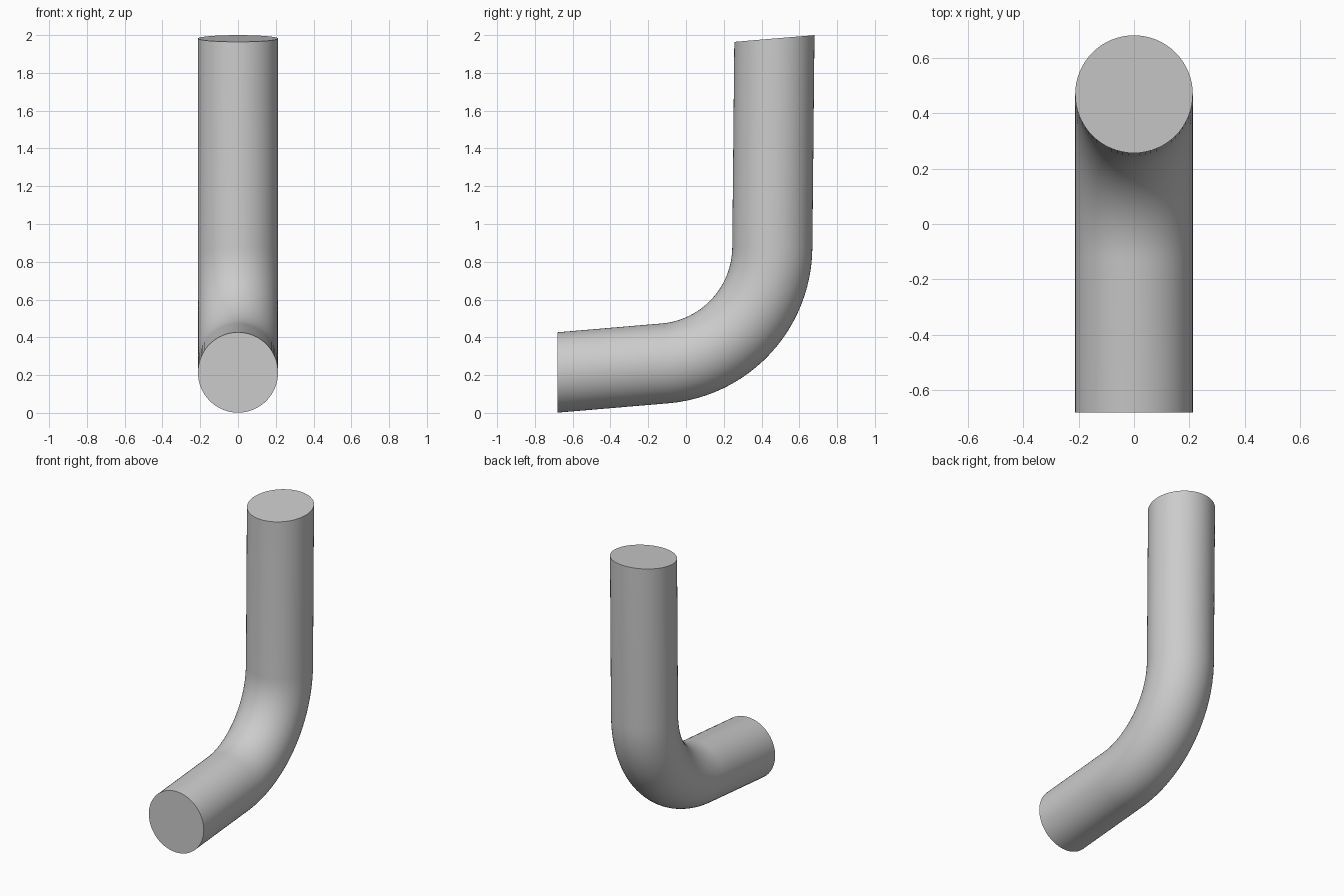
import bpy, bmesh
from math import sin, cos, pi, radians
from mathutils import Vector

cube = bpy.data.objects.get("Cube")
if cube:
    bpy.data.objects.remove(cube)

RADIUS, SIDES, BEND_STEPS = 0.212, 64, 24
BEND_RADIUS = 0.62
BEND_CENTRE = Vector((0, -0.163, 0.88))
START, END = radians(4.7), radians(89.4)

# Grey metal
grey = bpy.data.materials.new("plain grey")
grey.use_nodes = True
colour = (0.6, 0.6, 0.6, 1)
grey.diffuse_color = colour
grey.node_tree.nodes["Principled BSDF"].inputs["Base Color"].default_value = colour


def across(angle):
    """Direction in the bend plane, square to a path heading at this angle."""
    return Vector((0, -sin(angle), cos(angle)))


# Rings along the pipe: centre and in-plane half axis
rings = [(Vector((0, -0.68, 0.214)), Vector((0, 0, RADIUS / cos(START))))]
for i in range(BEND_STEPS + 1):
    a = START + (END - START) * i / BEND_STEPS
    rings.append((BEND_CENTRE - across(a) * BEND_RADIUS, across(a) * RADIUS))
tilt = radians(94.8)
rings.append((Vector((0, 0.468, 1.982)), across(tilt) * RADIUS / cos(tilt - END)))

# Pipe skin and flat end caps
bm = bmesh.new()
loops = []
for centre, axis in rings:
    loops.append([bm.verts.new(centre + axis * cos(t) + Vector((RADIUS * sin(t), 0, 0)))
                  for t in (2 * pi * k / SIDES for k in range(SIDES))])
for lower, upper in zip(loops, loops[1:]):
    for k in range(SIDES):
        n = (k + 1) % SIDES
        bm.faces.new((lower[k], lower[n], upper[n], upper[k]))
bm.faces.new(loops[0])
bm.faces.new(loops[-1])
bmesh.ops.recalc_face_normals(bm, faces=bm.faces)

mesh = bpy.data.meshes.new("bent_pipe")
bm.to_mesh(mesh)
bm.free()
mesh.materials.append(grey)
pipe = bpy.data.objects.new("bent_pipe", mesh)
bpy.context.collection.objects.link(pipe)

# Smooth skin with crisp end edges
bpy.ops.object.select_all(action='DESELECT')
pipe.select_set(True)
bpy.context.view_layer.objects.active = pipe
bpy.ops.object.shade_smooth_by_angle(angle=radians(40))
